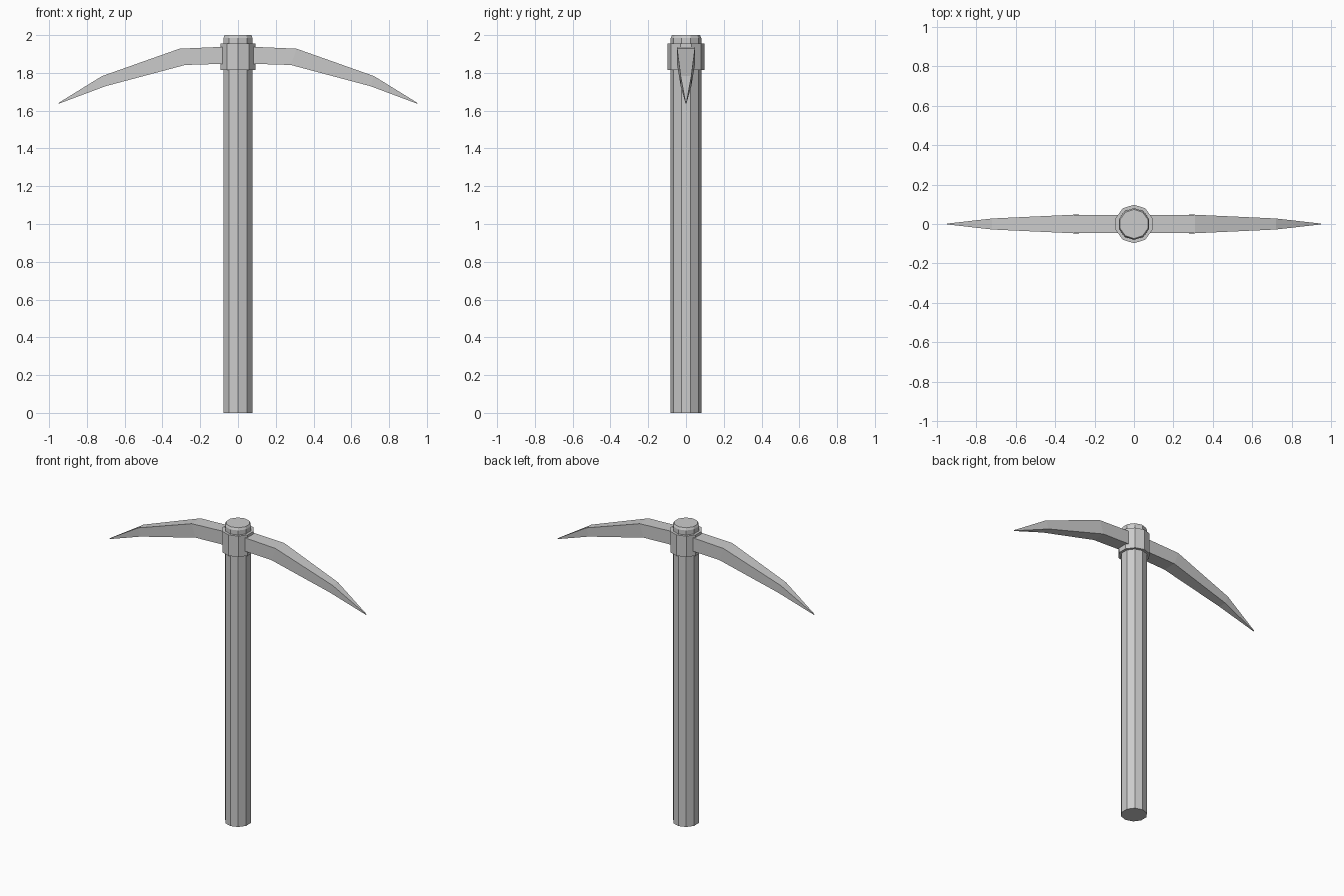
import bpy, bmesh
from math import sin, cos, tau

if "Cube" in bpy.data.objects:
    bpy.data.objects.remove(bpy.data.objects["Cube"])

SIDES = 10


def make_object(name, bm):
    bmesh.ops.recalc_face_normals(bm, faces=bm.faces)
    mesh = bpy.data.meshes.new(name)
    bm.to_mesh(mesh)
    bm.free()
    obj = bpy.data.objects.new(name, mesh)
    bpy.context.collection.objects.link(obj)
    return obj


def loft(name, rings, closed=False):
    """Bridge consecutive vertex rings; cap the ends, or join last to first."""
    bm = bmesh.new()
    loops = [[bm.verts.new(p) for p in ring] for ring in rings]
    pairs = list(zip(loops, loops[1:]))
    if closed:
        pairs.append((loops[-1], loops[0]))
    for a, b in pairs:
        n = len(a)
        for i in range(n):
            j = (i + 1) % n
            bm.faces.new((a[i], a[j], b[j], b[i]))
    if not closed:
        bm.faces.new(loops[0])
        bm.faces.new(loops[-1])
    return make_object(name, bm)


def ring(r, z):
    return [(r * sin(tau * i / SIDES), r * cos(tau * i / SIDES), z) for i in range(SIDES)]


# Handle: ten-sided shaft with a small chamfer at the top
loft("handle", [ring(0.081, 0), ring(0.081, 1.985), ring(0.074, 2.0)])

# Collar: band around the handle that holds the blades
loft("collar", [ring(0.079, 1.815), ring(0.098, 1.815),
                ring(0.098, 1.955), ring(0.079, 1.955)], closed=True)

# Blades: (top x, top z, bottom x, bottom z, half thickness), mirrored
sections = [
    (0.08, 1.938, 0.08, 1.848, 0.045),
    (0.31, 1.928, 0.28, 1.842, 0.047),
    (0.72, 1.783, 0.70, 1.730, 0.028),
    (0.95, 1.641, 0.948, 1.637, 0.002),
]
blades = loft("blades", [[(tx, -w, tz), (tx, w, tz), (bx, w, bz), (bx, -w, bz)]
                         for tx, tz, bx, bz, w in sections])
mirror = blades.modifiers.new("mirror", 'MIRROR')
mirror.use_axis[0] = True
mirror.use_mirror_merge = False
